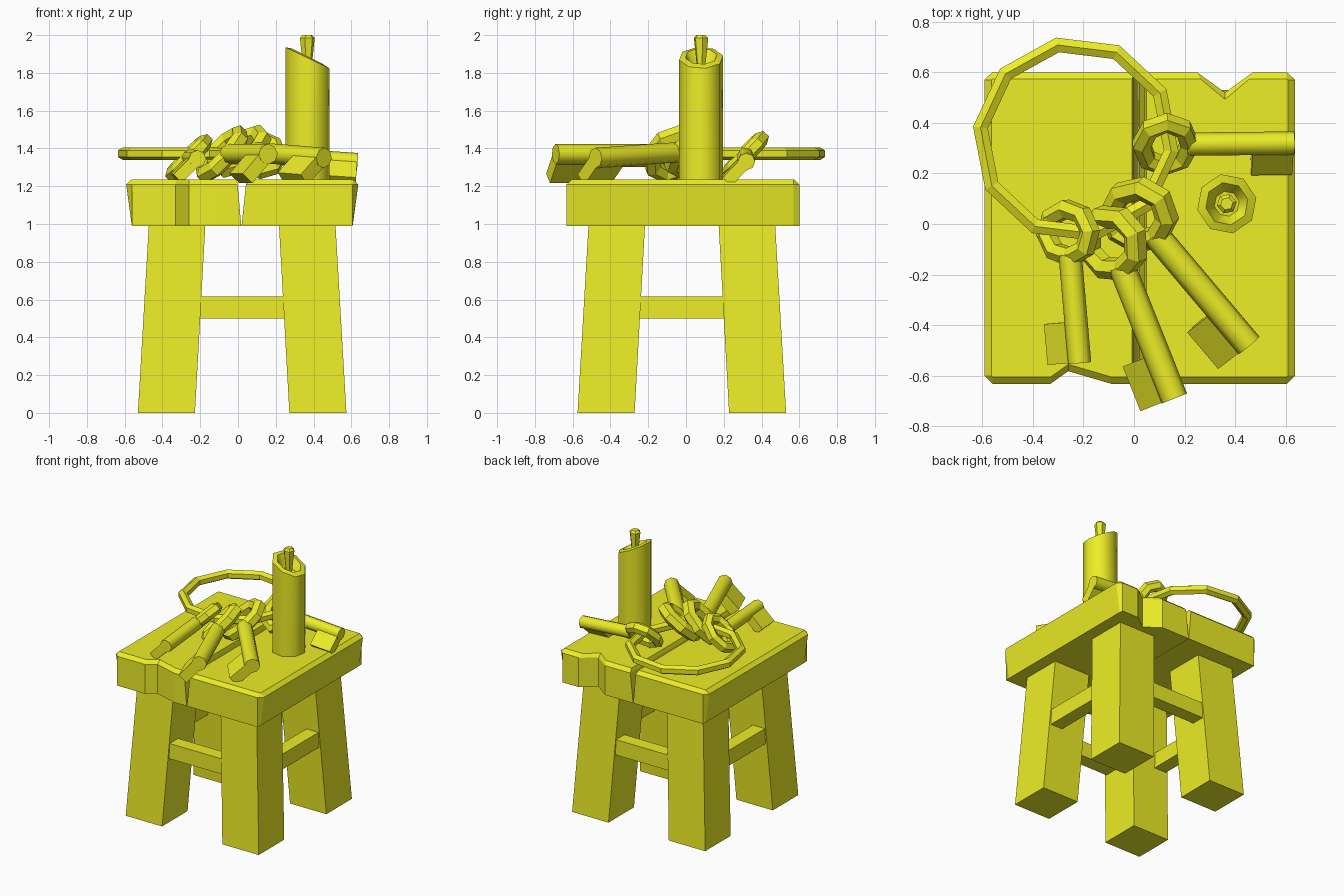
import bpy, math
from mathutils import Matrix, Vector

if "Cube" in bpy.data.objects:
    bpy.data.objects.remove(bpy.data.objects["Cube"])

mat = bpy.data.materials.new("yellow")
mat.diffuse_color = (0.85, 0.85, 0.02, 1)
mat.use_nodes = True
mat.node_tree.nodes["Principled BSDF"].inputs["Base Color"].default_value = mat.diffuse_color


def loft(name, rings, closed=False, smooth=False, matrix=None):
    """Skin a list of equal-length point rings, capped or joined end to end."""
    n, m = len(rings[0]), len(rings)
    verts = [Vector(p) for r in rings for p in r]
    if matrix:
        verts = [matrix @ v for v in verts]
    faces = []
    for i in range(m if closed else m - 1):
        a, b = i * n, ((i + 1) % m) * n
        faces += [(a + j, a + (j + 1) % n, b + (j + 1) % n, b + j) for j in range(n)]
    if not closed:
        faces += [tuple(reversed(range(n))), tuple(range((m - 1) * n, m * n))]
    me = bpy.data.meshes.new(name)
    me.from_pydata(verts, [], faces)
    me.materials.append(mat)
    ob = bpy.data.objects.new(name, me)
    bpy.context.collection.objects.link(ob)
    bpy.ops.object.select_all(action='DESELECT')
    ob.select_set(True)
    bpy.context.view_layer.objects.active = ob
    bpy.ops.object.mode_set(mode='EDIT')
    bpy.ops.mesh.select_all(action='SELECT')
    bpy.ops.mesh.normals_make_consistent(inside=False)
    bpy.ops.object.mode_set(mode='OBJECT')
    if smooth:
        bpy.ops.object.shade_smooth_by_angle(angle=math.radians(50))
    return ob


def rect(x0, x1, y0, y1, z):
    return [(x0, y0, z), (x1, y0, z), (x1, y1, z), (x0, y1, z)]


def box(name, x0, x1, y0, y1, z0, z1, matrix=None):
    return loft(name, [rect(x0, x1, y0, y1, z0), rect(x0, x1, y0, y1, z1)], matrix=matrix)


def torus(name, rx, ry, r, seg, sides, matrix):
    rings = []
    for i in range(seg):
        a = 2 * math.pi * i / seg
        ring = []
        for j in range(sides):
            b = 2 * math.pi * (j + 0.5) / sides
            ring.append(((rx + r * math.cos(b)) * math.cos(a),
                         (ry + r * math.cos(b)) * math.sin(a), r * math.sin(b)))
        rings.append(ring)
    return loft(name, rings, closed=True, matrix=matrix)


# Seat: two notched planks with a V-shaped gap between them
def left_plank(x0, gap, e, z):
    f, b = -0.632 + e, 0.60 - e
    pts = [(-0.56, f), (-0.33, f), (-0.26, f + 0.05), (-0.09, f), (gap, f),
           (gap, b), (-0.56, b), (x0, 0.57), (x0, -0.60)]
    return [(x, y, z) for x, y in pts]


def right_plank(x1, gap, e, z):
    f, b = -0.632 + e, 0.60 - e
    pts = [(gap, f), (0.605, f), (x1, -0.60), (x1, 0.57), (0.605, b),
           (0.47 - e / 2, b), (0.36, b - 0.08), (0.25 + e / 2, b), (gap, b)]
    return [(x, y, z) for x, y in pts]


loft("seat_left_plank", [left_plank(-0.562, 0.017, 0, 0.99),
                         left_plank(-0.592, -0.002, 0, 1.21),
                         left_plank(-0.564, -0.007, 0.027, 1.235)])
loft("seat_right_plank", [right_plank(0.607, 0.019, 0, 0.99),
                          right_plank(0.637, 0.042, 0, 1.21),
                          right_plank(0.609, 0.05, 0.027, 1.235)])

# Splayed legs and stretchers, mirrored about the seat centre
CX, CY = 0.022, -0.022
for sx, nx in ((-1, "left"), (1, "right")):
    for sy, ny in ((-1, "front"), (1, "back")):
        loft(f"{ny}_{nx}_leg",
             [rect(CX + sx * a, CX + sx * b, CY + sy * a, CY + sy * b, z)
              for a, b, z in ((0.25, 0.552, 0), (0.195, 0.494, 0.995))])
for s, nx, ny in ((-1, "left", "front"), (1, "right", "back")):
    lo, hi = sorted((s * 0.41, s * 0.51))
    box(f"{ny}_stretcher", CX - 0.26, CX + 0.26, CY + lo, CY + hi, 0.50, 0.615)
    box(f"{nx}_stretcher", CX + lo, CX + hi, CY - 0.26, CY + 0.26, 0.50, 0.615)


# Candle with slanted rim and hollow, plus flared wick
def circle(r, z, sides, slant=0.0, turn=0.2):
    ring = []
    for i in range(sides):
        a = turn + 2 * math.pi * i / sides
        x = r * math.cos(a)
        ring.append((0.367 + x, 0.08 + r * math.sin(a), z - slant * x))
    return ring


loft("candle", [circle(0.119, 1.23, 8), circle(0.119, 1.88, 8, 0.48),
                circle(0.085, 1.888, 8, 0.5), circle(0.05, 1.82, 8, 0.2)], smooth=True)
loft("wick", [circle(0.02, 1.80, 6), circle(0.04, 1.985, 6), circle(0.025, 2.0, 6)])

# Large key ring
torus("key_ring", 0.38, 0.38, 0.034, 10, 6,
      Matrix.Translation((-0.23, 0.335, 1.372)) @ Matrix.Rotation(math.radians(-7), 4, 'Z'))


# Keys: each lies from its bow centre to its tip, rolled so the bit rests on the seat
def key(name, bow, tip, s, roll):
    bow, tip = Vector(bow), Vector(tip)
    d = tip - bow
    length = d.length
    x = d.normalized()
    y = Vector((0, 0, 1)).cross(x).normalized()
    z = x.cross(y)
    m = Matrix((x, y, z)).transposed().to_4x4()
    m = Matrix.Translation(bow) @ m @ Matrix.Rotation(math.radians(roll), 4, 'X')
    torus(name + "_bow", 0.095 * s, 0.122 * s, 0.041 * s, 8, 6,
          m @ Matrix.Rotation(math.pi / 8, 4, 'Z') if s == 0 else m)
    r = 0.046 * s
    ring = [(r * math.cos(i * math.pi / 4), r * math.sin(i * math.pi / 4)) for i in range(8)]
    loft(name + "_shaft", [[(px, u, v) for u, v in ring] for px in (0.085 * s, length)],
         smooth=True, matrix=m)
    box(name + "_bit", length - 0.165 * s, length - 0.003, -0.148 * s, 0,
        -0.032 * s, 0.032 * s, matrix=m)


key("right_key", (0.125, 0.315, 1.365), (0.633, 0.32, 1.33), 1.0, 46)
key("left_key", (-0.26, -0.035, 1.35), (-0.215, -0.55, 1.345), 1.0, 45)
key("middle_key", (-0.085, -0.075, 1.37), (0.16, -0.69, 1.37), 1.17, 48)
key("front_right_key", (0.02, 0.035, 1.385), (0.455, -0.48, 1.35), 1.17, 42)
